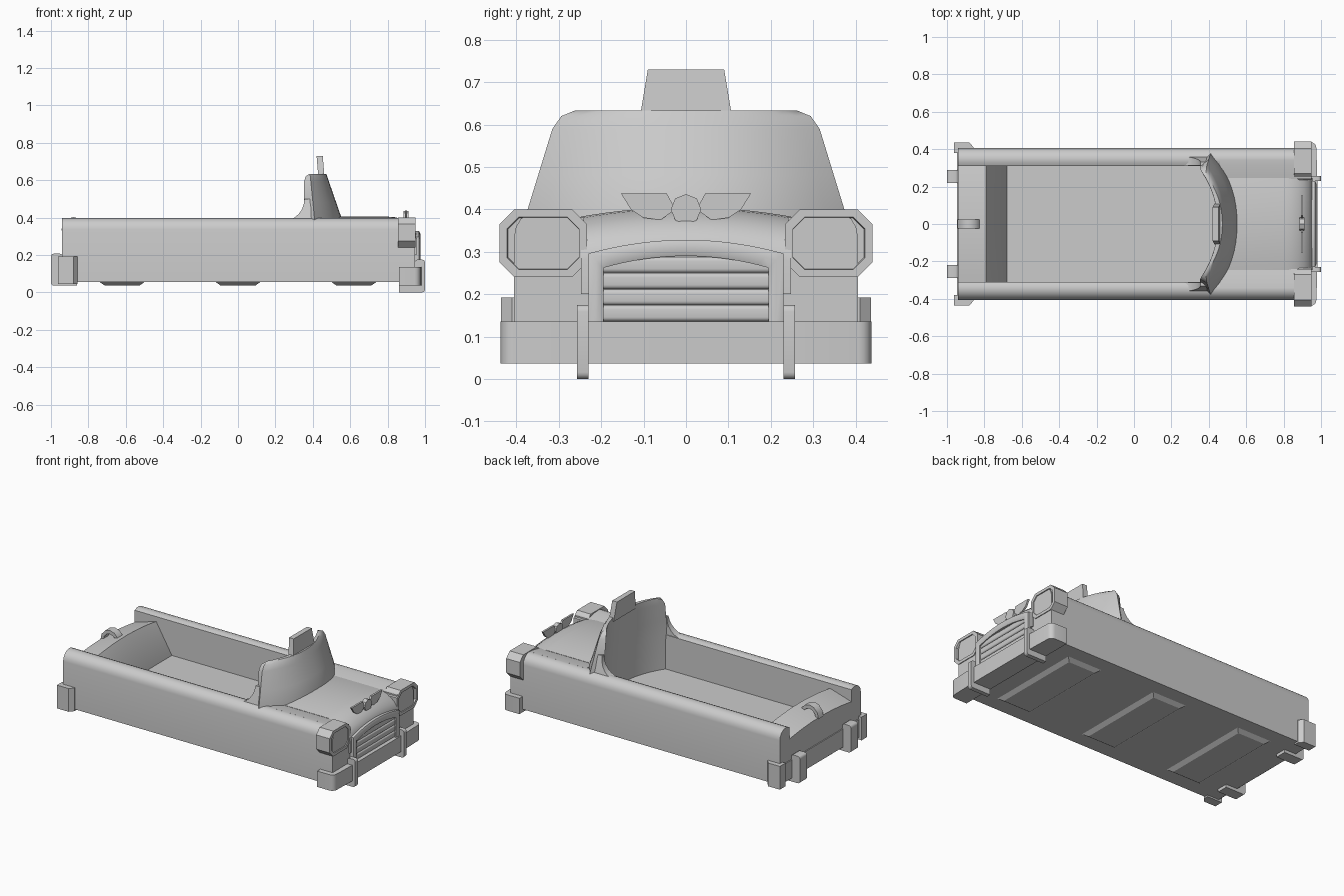
import bpy, bmesh
from math import sin, cos, pi, radians

cube = bpy.data.objects.get("Cube")
if cube:
    bpy.data.objects.remove(cube, do_unlink=True)

shade = .6
grey = bpy.data.materials.new("plain grey")
grey.use_nodes = True
grey.diffuse_color = (shade, shade, shade, 1)
grey.node_tree.nodes["Principled BSDF"].inputs["Base Color"].default_value = (shade, shade, shade, 1)


def loft(name, rings, angle=35):
    """Skin equal-length closed rings and cap both ends."""
    bm = bmesh.new()
    rows = [[bm.verts.new(point) for point in ring] for ring in rings]
    for low, high in zip(rows, rows[1:]):
        for i in range(len(low)):
            bm.faces.new((low[i - 1], low[i], high[i], high[i - 1]))
    bm.faces.new(rows[0])
    bm.faces.new(rows[-1])
    bmesh.ops.recalc_face_normals(bm, faces=bm.faces)
    mesh = bpy.data.meshes.new(name)
    bm.to_mesh(mesh)
    bm.free()
    mesh.materials.append(grey)
    ob = bpy.data.objects.new(name, mesh)
    bpy.context.collection.objects.link(ob)
    bpy.ops.object.select_all(action='DESELECT')
    ob.select_set(True)
    bpy.context.view_layer.objects.active = ob
    bpy.ops.object.shade_smooth_by_angle(angle=radians(angle))


def prism(name, outline, axis, start, end):
    """Extrude a 2D outline along an axis; the outline uses the other two axes in order."""
    def place(point, depth):
        coords = list(point)
        coords.insert("xyz".index(axis), depth)
        return coords
    loft(name, [[place(point, depth) for point in outline] for depth in (start, end)])


def box(name, x, y, z):
    prism(name, [(x[0], y[0]), (x[1], y[0]), (x[1], y[1]), (x[0], y[1])], "z", *z)


def arc(center, radii, first, last, steps=6):
    """Points along an ellipse between two angles in degrees."""
    angles = [radians(first + (last - first) * i / steps) for i in range(steps + 1)]
    return [(center[0] + radii[0] * cos(a), center[1] + radii[1] * sin(a)) for a in angles]


def rounded(u, v, r, steps=4):
    """Rectangle with rounded corners, or chamfered ones for a single step."""
    corners = ((u[1] - r, v[1] - r), (u[0] + r, v[1] - r), (u[0] + r, v[0] + r), (u[1] - r, v[0] + r))
    return [point for k, corner in enumerate(corners)
            for point in arc(corner, (r, r), 90 * k, 90 * k + 90, steps)]


def mirrored(outline, side):
    return [(side * y, z) for y, z in outline]


SIDES = (("left", 1), ("right", -1))
ACROSS = [i / 8 for i in range(-8, 9)]

# Lower body: floor, nose block, rounded side walls and front fenders
box("floor", (-.94, .94), (-.39, .39), (.055, .17))
box("nose_block", (.47, .945), (-.39, .39), (.055, .29))
wall = [(.31, .055), (.405, .055)] + arc((.345, .337), (.06, .06), 0, 125)
fender = [(.24, .1), (.34, .1), (.34, .396), (.31, .394), (.24, .38)]
for name, s in SIDES:
    prism(name + "_wall", mirrored(wall, s), "x", -.94, .945)
    prism(name + "_fender", mirrored(fender, s), "x", .46, .945)

# Crowned hood rolling down to the grille
hood_width = .247
rings = []
for x, top in [(.48, .405)] + arc((.8, .3), (.155, .105), 90, 0):
    crown = [(x, hood_width * t, top - .022 * t * t) for t in ACROSS]
    rings.append(crown + [(x, hood_width, .2), (x, -hood_width, .2)])
loft("hood", rings, 50)

# Rear deck with sloped inner face, and its arched handle
rings = []
for t in ACROSS:
    y, crown = .312 * t, .025 * (1 - t * t)
    rings.append([(-.94, y, .06), (-.94, y, .31 + crown), (-.79, y, .355 + crown),
                  (-.68, y, .17), (-.68, y, .06)])
loft("rear_deck", rings)
pivot = (-.88, .33)
prism("rear_handle", arc(pivot, (.065, .073), 0, 180) + arc(pivot, (.045, .05), 180, 0),
      "y", -.025, .025)


# Wraparound windshield, leaning in and rounded at the top corners
def bow(z, half, middle, end):
    return [(middle + (end - middle) * abs(t) ** 2.2, half * t, z) for t in ACROSS]


sill = .385
rings = []
for z, trim in ((.16, 0), (sill, 0), (.48, 0), (.59, 0), (.62, .012), (.633, .04)):
    rise = max(z - sill, 0)
    outside = bow(z, .378 - .307 * rise - trim, .558 - .346 * rise, .41 - .1 * rise)
    inside = bow(z, .32 - .12 * rise - trim, .455 - .04 * rise, .353 + trim * .7)
    rings.append(outside + inside[::-1])
loft("windshield", rings, 40)

# Flares easing the windshield ends into the wall tops
flare = arc((.25, .5), (.105, .115), -90, 0) + [(.4, .5), (.41, sill)]
for name, s in SIDES:
    loft(name + "_windshield_flare", [[(x, s * (y - (z - sill) * lean), z) for x, z in flare]
                                      for y, lean in ((.313, 0), (.36, .25))])

# Upright tab on the windshield
loft("windshield_tab", [[(x, -w, z), (x + .033, -w, z), (x + .033, w, z), (x, w, z)]
                        for x, w, z in ((.43, .11, .61), (.42, .09, .73))])

# Headlights: chamfered housings with a raised rim and recessed lens
for name, s in SIDES:
    rings = []
    for x, inset in ((.855, 0), (.95, 0), (.95, .018), (.938, .02)):
        w, h = .103 - inset, .08 - inset
        outline = rounded((s * .337 - w, s * .337 + w), (.32 - h, .32 + h), .035 - inset * .4, 1)
        rings.append([(x, y, z) for y, z in outline])
    loft(name + "_headlight", rings)


# Grille: arched frame and stacked horizontal bars
def arch(half, top, drop):
    curve = [(half * t, top - drop * t * t) for t in ACROSS]
    return [(-half, .13)] + curve + [(half, .13)]


outer, middle, inner = arch(.23, .328, .032), arch(.212, .31, .03), arch(.195, .29, .028)
loft("grille_frame", [[(.94, *o), (.968, *o), (.976, *m), (.968, *i), (.94, *i)]
                      for o, m, i in zip(outer, middle, inner)], 50)
bar = .038
for i in range(4):
    z = .136 + i * bar
    prism("grille_bar_%d" % (i + 1), rounded((.93, .962), (z, z + bar), .01), "y", -.2, .2)

# Winged hood ornament
prism("ornament_disc", arc((0, .4), (.036, .036), 0, 315, 7), "x", .885, .912)
feather = [(.025, .4), (.045, .437), (.153, .437), (.13, .4), (.1, .38), (.06, .375)]
for name, s in SIDES:
    prism(name + "_ornament_wing", mirrored(feather, s), "x", .892, .904)

# Front and rear bumpers, corner blocks, and guards hooked under the body
half = [(.86, .437)] + arc((.945, .407), (.03, .03), 90, 0, 4) + [(.98, .25)]
prism("front_bumper", half + [(x, -y) for x, y in half[::-1]], "z", .036, .136)
box("rear_bumper", (-.946, -.93), (-.42, .42), (.06, .175))
for name, s in SIDES:
    front, rear = (s * .23, s * .257), (s * .22, s * .29)
    prism(name + "_front_guard", rounded((.945, 1), (0, .175), .016), "y", *front)
    box(name + "_front_hook", (.86, .98), front, (0, .036))
    prism(name + "_rear_guard", rounded((-1, -.938), (.036, .207), .016), "y", *rear)
    box(name + "_rear_hook", (-.98, -.86), rear, (.036, .058))
    corner = [(-.962, .38), (-.962, .436), (-.88, .436), (-.858, .41), (-.858, .38)]
    prism(name + "_rear_corner", [(x, s * y) for x, y in corner], "z", .045, .192)

# Tapered pads under the floor
for i, x in enumerate((-.62, 0, .62)):
    loft("underside_pad_%d" % (i + 1),
         [[(x - a, -b, z), (x + a, -b, z), (x + a, b, z), (x - a, b, z)]
          for a, b, z in ((.12, .31, .055), (.095, .285, .038))], 10)
